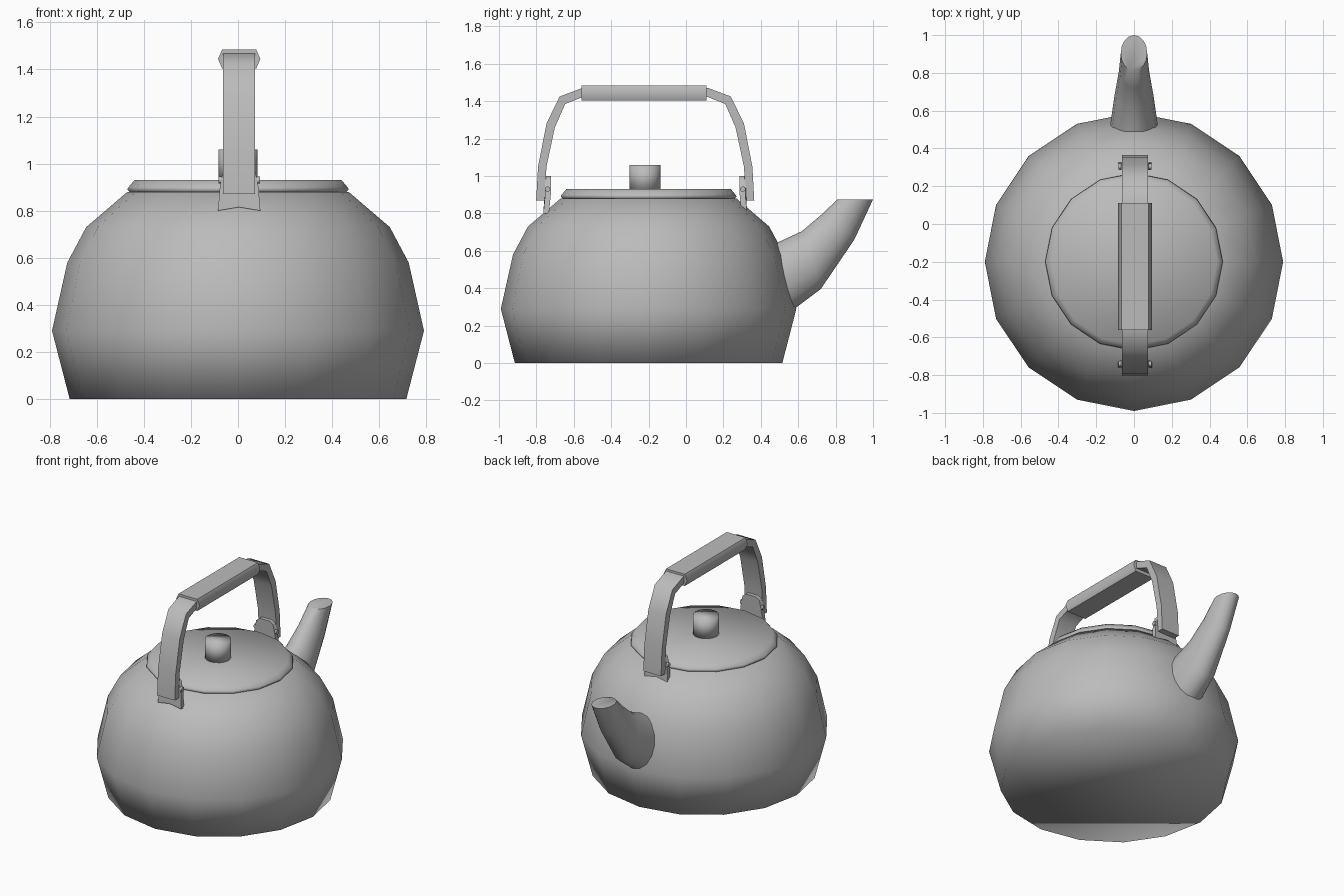
import bpy, bmesh, math

cube = bpy.data.objects.get("Cube")
if cube:
    bpy.data.objects.remove(cube, do_unlink=True)

GREY = bpy.data.materials.new("plain grey")
GREY.use_nodes = True
GREY.diffuse_color = (0.5, 0.5, 0.5, 1)
GREY.node_tree.nodes["Principled BSDF"].inputs["Base Color"].default_value = (0.5, 0.5, 0.5, 1)


def loft(name, rings, smooth_angle=None):
    """Skin a list of equal-length point rings and cap both ends."""
    bm = bmesh.new()
    loops = [[bm.verts.new(p) for p in ring] for ring in rings]
    n = len(loops[0])
    for a, b in zip(loops, loops[1:]):
        for i in range(n):
            j = (i + 1) % n
            bm.faces.new((a[i], a[j], b[j], b[i]))
    bm.faces.new(loops[0][::-1])
    bm.faces.new(loops[-1])
    bmesh.ops.recalc_face_normals(bm, faces=bm.faces)
    mesh = bpy.data.meshes.new(name)
    bm.to_mesh(mesh)
    bm.free()
    mesh.materials.append(GREY)
    obj = bpy.data.objects.new(name, mesh)
    bpy.context.collection.objects.link(obj)
    bpy.ops.object.select_all(action='DESELECT')
    obj.select_set(True)
    bpy.context.view_layer.objects.active = obj
    if smooth_angle is None:
        bpy.ops.object.shade_smooth()
    else:
        bpy.ops.object.shade_smooth_by_angle(angle=math.radians(smooth_angle))
    return obj


def turned(name, profile, y, sides=16):
    """Round part from (radius, height) pairs."""
    angles = [2 * math.pi * i / sides for i in range(sides)]
    return loft(name, [[(r * math.cos(a), y + r * math.sin(a), z) for a in angles]
                       for r, z in profile])


# Body, lid and knob
turned("body", [(0.715, 0), (0.79, 0.29), (0.725, 0.58), (0.645, 0.73), (0.47, 0.88)], -0.2)
turned("lid", [(0.455, 0.875), (0.47, 0.89), (0.465, 0.9), (0.44, 0.93)], -0.2)
turned("lid_knob", [(0.083, 0.92), (0.083, 1.06)], -0.22)

# Spout: each ring runs from an upper to a lower (y, z) point, with a half width
spout = [((0.43, 0.62), (0.52, 0.25), 0.125),
         ((0.48, 0.64), (0.58, 0.29), 0.125),
         ((0.62, 0.705), (0.72, 0.395), 0.105),
         ((0.72, 0.79), (0.90, 0.66), 0.08),
         ((0.81, 0.875), (1.0, 0.875), 0.07)]
rings = []
for (ty, tz), (by, bz), half in spout:
    ring = []
    for i in range(16):
        a = 2 * math.pi * i / 16
        t = (1 - math.cos(a)) / 2
        ring.append((half * math.sin(a), ty + (by - ty) * t, tz + (bz - tz) * t))
    rings.append(ring)
loft("spout", rings, 50)

# Handle bow: outer and inner edge of one side, mirrored about its middle
MID_X, MID_Y = 0.005, -0.218
bow = [((0.365, 0.87), (0.32, 0.87)), ((0.355, 1.05), (0.31, 1.05)),
       ((0.31, 1.28), (0.265, 1.26)), ((0.24, 1.425), (0.21, 1.385)),
       ((0.12, 1.47), (0.11, 1.425))]


def flip(p):
    return (2 * MID_Y - p[0], p[1])


bow += [(flip(o), flip(i)) for o, i in reversed(bow)]
rings = []
for (oy, oz), (iy, iz) in bow:
    rings.append([(MID_X - 0.068, oy, oz), (MID_X + 0.068, oy, oz),
                  (MID_X + 0.068, iy, iz), (MID_X - 0.068, iy, iz)])
loft("handle_bow", rings, 50)

# Grip: flattened six-sided sleeve
grip = [(-0.072, 1.485), (0.072, 1.485), (0.09, 1.445),
        (0.072, 1.403), (-0.072, 1.403), (-0.09, 1.445)]
loft("handle_grip", [[(MID_X + x, y, z) for x, z in grip] for y in (-0.56, 0.11)], 65)

# Brackets: flared tabs that lean outward at the foot
tab = [(-0.09, 0.80), (0, 0.815), (0.09, 0.80), (0.082, 0.9),
       (0.065, 0.98), (0.04, 1.0), (-0.04, 1.0), (-0.065, 0.98), (-0.082, 0.9)]
for name, side in (("back_bracket", 1), ("front_bracket", -1)):
    rings = []
    for offset in (0.505, 0.535):
        rings.append([(MID_X + x, MID_Y + side * (offset + max(0, 0.9 - z) * 0.1), z)
                      for x, z in tab])
    loft(name, rings, 40)
    # Pivot pin through the tab
    pin = [(MID_Y + side * 0.522 + 0.015 * math.cos(i * math.pi / 4),
            0.93 + 0.015 * math.sin(i * math.pi / 4)) for i in range(8)]
    loft(name + "_pin", [[(MID_X + x, y, z) for y, z in pin] for x in (-0.088, 0.088)], 50)
